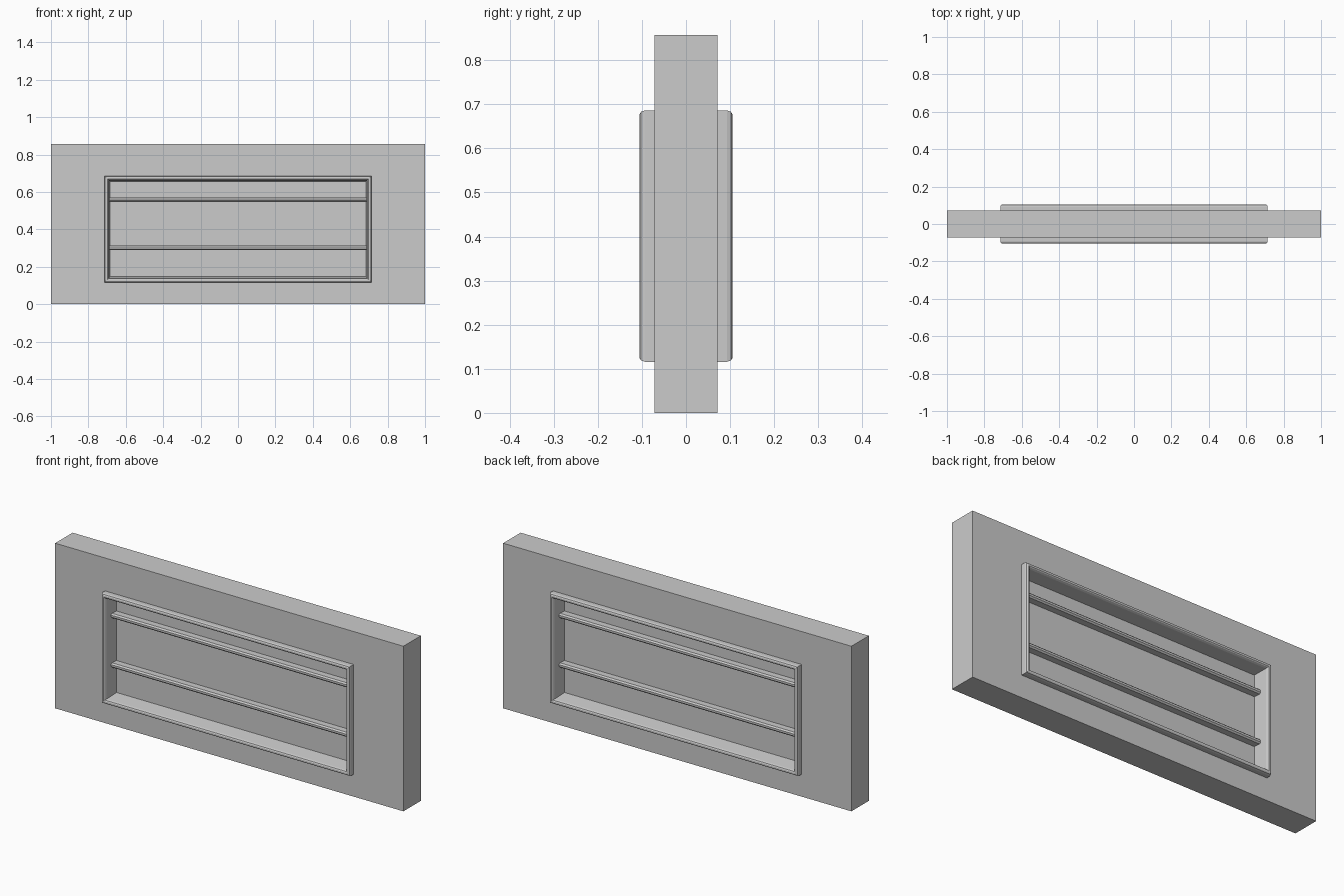
import bpy, bmesh

if "Cube" in bpy.data.objects:
    bpy.data.objects.remove(bpy.data.objects["Cube"])

def finish(name, bm, smooth=False):
    bmesh.ops.recalc_face_normals(bm, faces=bm.faces)
    mesh = bpy.data.meshes.new(name)
    bm.to_mesh(mesh)
    bm.free()
    ob = bpy.data.objects.new(name, mesh)
    bpy.context.collection.objects.link(ob)
    if smooth:
        bpy.ops.object.select_all(action='DESELECT')
        bpy.context.view_layer.objects.active = ob
        ob.select_set(True)
        bpy.ops.object.shade_smooth_by_angle(angle=0.6)
    return ob

def ring(name, section):
    """Closed rectangular ring; section rows are (half width, bottom z, top z, y)."""
    bm = bmesh.new()
    loops = []
    for hx, z0, z1, y in section:
        corners = [(-hx, z0), (hx, z0), (hx, z1), (-hx, z1)]
        loops.append([bm.verts.new((x, y, z)) for x, z in corners])
    for a, b in zip(loops, loops[1:] + loops[:1]):
        for i in range(4):
            j = (i + 1) % 4
            bm.faces.new((a[i], a[j], b[j], b[i]))
    return finish(name, bm)

def bar(name, half_x, profile):
    """Profile of (y, z) points extruded along x with end caps."""
    bm = bmesh.new()
    ends = [[bm.verts.new((x, y, z)) for y, z in profile] for x in (-half_x, half_x)]
    n = len(profile)
    for i in range(n):
        j = (i + 1) % n
        bm.faces.new((ends[0][i], ends[0][j], ends[1][j], ends[1][i]))
    bm.faces.new(ends[0])
    bm.faces.new(ends[1])
    return finish(name, bm)

# Wall slab with a rectangular opening
T = 0.0715
ring("wall", [(1, 0, 0.857, -T), (1, 0, 0.857, T),
              (0.705, 0.125, 0.677, T), (0.705, 0.125, 0.677, -T)])

# Window frame: rounded lips on both faces, jambs narrowing slightly inward
half = [(0.684, 0.147, 0.657, -0.02), (0.690, 0.139, 0.662, -0.092),
        (0.694, 0.136, 0.666, -0.102), (0.698, 0.131, 0.670, -0.105),
        (0.706, 0.124, 0.678, -0.105), (0.711, 0.119, 0.683, -0.102),
        (0.714, 0.116, 0.686, -0.093)]
back = [(x, a, b, -y) for x, a, b, y in reversed(half)]
ring("window_frame", half + back)

# Pane
bar("pane", 0.686, [(-0.02, 0.143), (0.02, 0.143), (0.02, 0.66), (-0.02, 0.66)])

# Horizontal glazing bars with chamfered edges, passing through the pane
for name, z in (("upper_bar", 0.558), ("lower_bar", 0.301)):
    h, d, c = 0.012, 0.06, 0.007
    bar(name, 0.69, [(-d, z - h + c), (-d + c, z - h), (d - c, z - h), (d, z - h + c),
                     (d, z + h - c), (d - c, z + h), (-d + c, z + h), (-d, z + h - c)])
